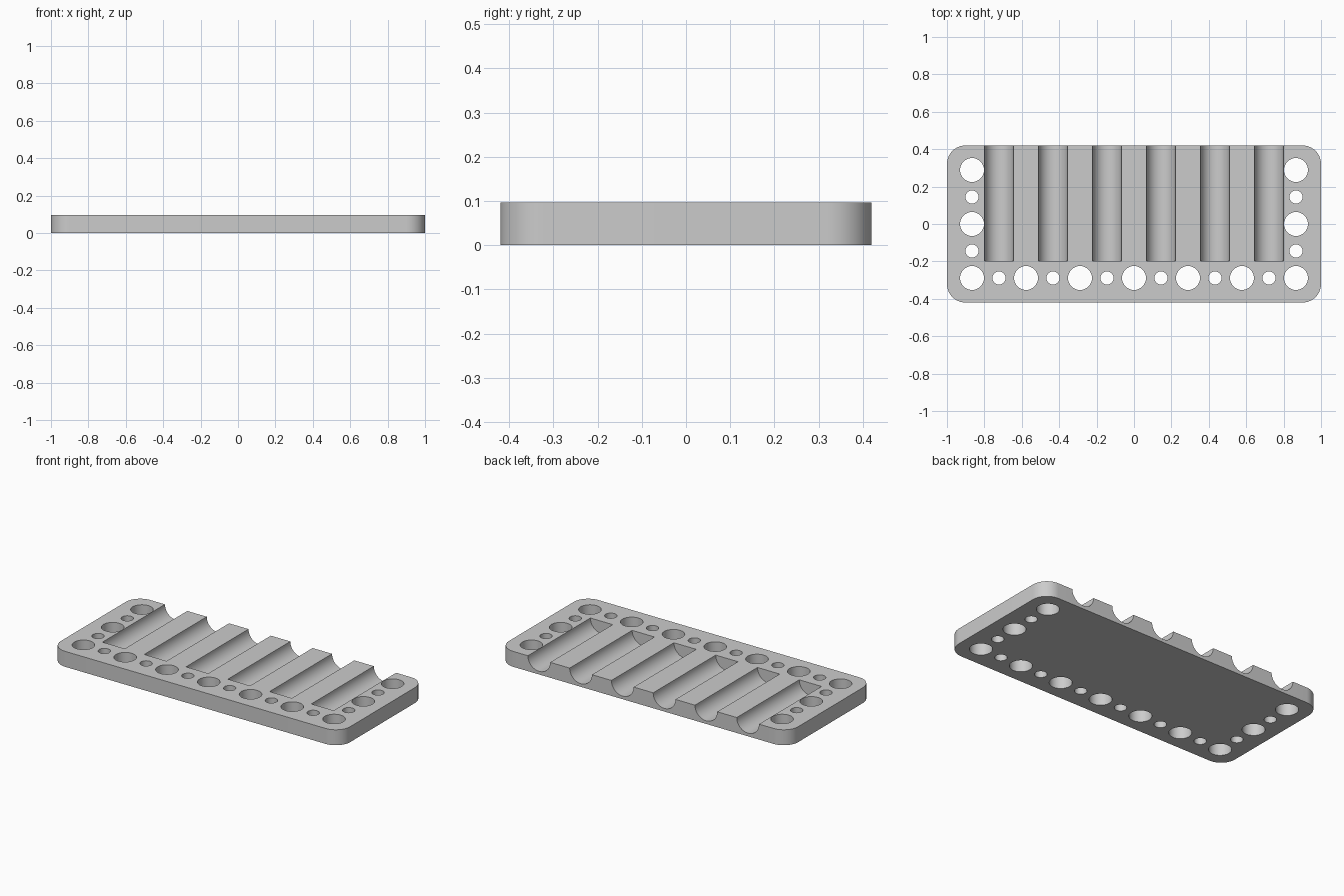
import bpy
import bmesh
from math import pi, sin, cos
from mathutils import Matrix, Vector

cube = bpy.data.objects.get("Cube")
if cube:
    bpy.data.objects.remove(cube, do_unlink=True)

HALF_X, HALF_Y, HEIGHT, CORNER = 1.0, 0.42, 0.0965, 0.1
PITCH = 0.2887               # spacing of large holes and of grooves
BIG, SMALL = 0.064, 0.035    # hole radii
GROOVE, GROOVE_END = 0.077, -0.197

grey = bpy.data.materials.new("plain grey")
grey.use_nodes = True
colour = (0.6, 0.6, 0.6, 1)
grey.diffuse_color = colour
grey.node_tree.nodes["Principled BSDF"].inputs["Base Color"].default_value = colour


def make_object(name, bm):
    bmesh.ops.recalc_face_normals(bm, faces=bm.faces)
    mesh = bpy.data.meshes.new(name)
    bm.to_mesh(mesh)
    bm.free()
    mesh.materials.append(grey)
    obj = bpy.data.objects.new(name, mesh)
    bpy.context.collection.objects.link(obj)
    return obj


def add_cylinder(bm, radius, depth, matrix):
    bmesh.ops.create_cone(bm, cap_ends=True, segments=64, radius1=radius,
                          radius2=radius, depth=depth, matrix=matrix)


# Rounded rectangular plate
bm = bmesh.new()
outline = []
steps = 16
for quarter, (sx, sy) in enumerate([(1, 1), (-1, 1), (-1, -1), (1, -1)]):
    for i in range(steps + 1):
        a = (quarter + i / steps) * pi / 2
        outline.append(bm.verts.new((sx * (HALF_X - CORNER) + CORNER * cos(a),
                                     sy * (HALF_Y - CORNER) + CORNER * sin(a), 0)))
base = bm.faces.new(outline)
top = bmesh.ops.extrude_face_region(bm, geom=[base])["geom"]
bmesh.ops.translate(bm, vec=Vector((0, 0, HEIGHT)),
                    verts=[v for v in top if isinstance(v, bmesh.types.BMVert)])
plate = make_object("rack_plate", bm)

# Alternating large and small holes along the front and both sides
bm = bmesh.new()
spots = [(i, -2) for i in range(-6, 7)]
spots += [(side, j) for side in (-6, 6) for j in range(-1, 3)]
for i, j in spots:
    radius = BIG if (i + j) % 2 == 0 else SMALL
    place = Matrix.Translation((i * PITCH / 2, j * PITCH / 2, HEIGHT / 2))
    add_cylinder(bm, radius, HEIGHT * 3, place)
holes = make_object("hole_cutter", bm)

# Half-round grooves, open at the back
bm = bmesh.new()
length = HALF_Y + 0.1 - GROOVE_END
for k in range(6):
    place = Matrix.Translation(((k - 2.5) * PITCH, GROOVE_END + length / 2, HEIGHT))
    add_cylinder(bm, GROOVE, length, place @ Matrix.Rotation(pi / 2, 4, "X"))
grooves = make_object("groove_cutter", bm)

# Cut the plate, then drop the cutters
bpy.ops.object.select_all(action="DESELECT")
plate.select_set(True)
bpy.context.view_layer.objects.active = plate
for cutter in (holes, grooves):
    cutter.hide_render = True
    cut = plate.modifiers.new(cutter.name, "BOOLEAN")
    cut.operation = "DIFFERENCE"
    cut.solver = "EXACT"
    cut.object = cutter
    bpy.ops.object.modifier_apply(modifier=cut.name)
    bpy.data.objects.remove(cutter, do_unlink=True)

bpy.ops.object.shade_smooth_by_angle(angle=pi / 6)
